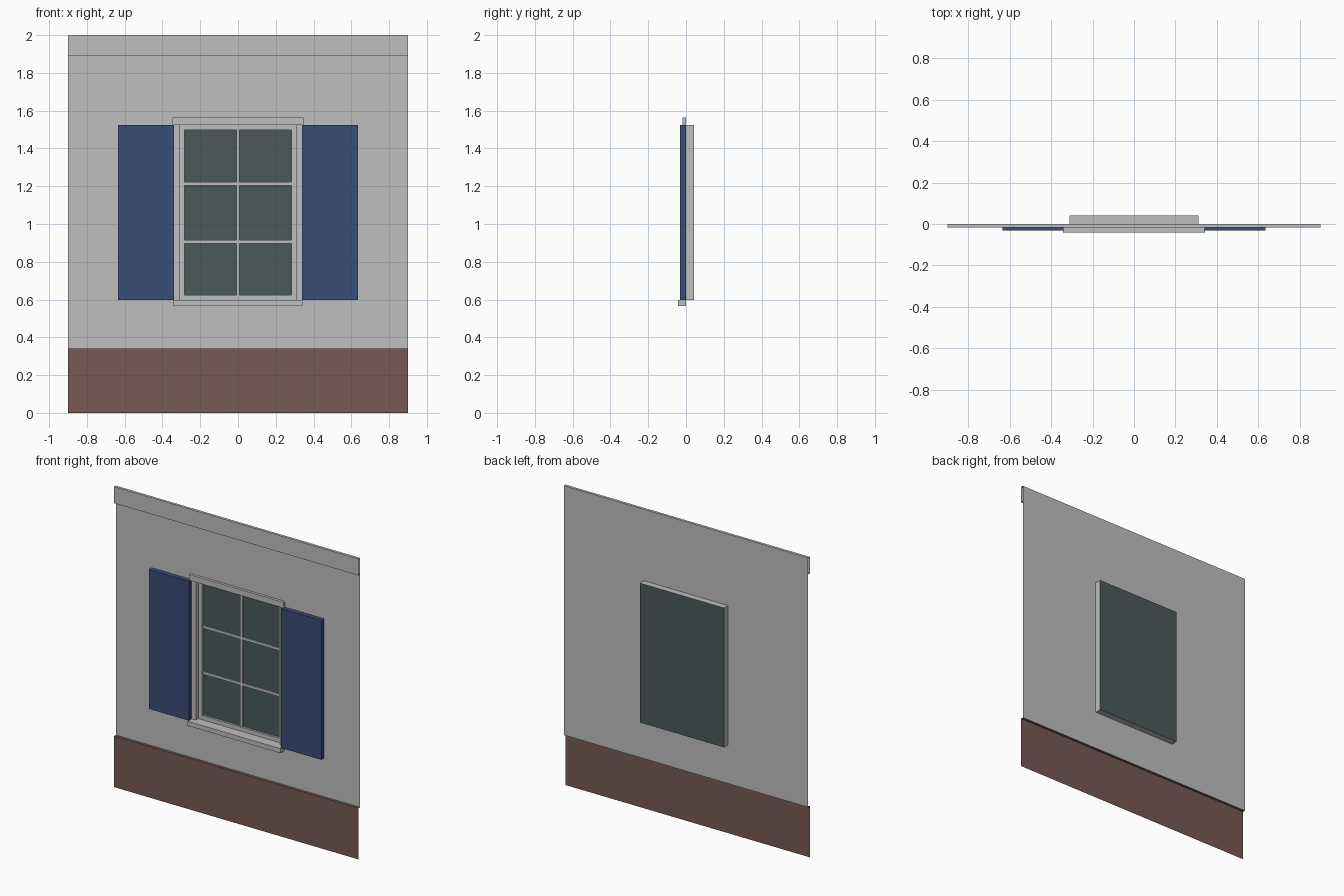
import bpy
import bmesh

cube = bpy.data.objects.get("Cube")
if cube:
    bpy.data.objects.remove(cube, do_unlink=True)


def material(name, rgb):
    mat = bpy.data.materials.new(name)
    mat.use_nodes = True
    mat.diffuse_color = (*rgb, 1)
    mat.node_tree.nodes["Principled BSDF"].inputs["Base Color"].default_value = (*rgb, 1)
    return mat


PLASTER = material("light_grey_plaster", (0.52, 0.52, 0.52))
BASE = material("red_brown_base", (0.18, 0.10, 0.09))
BLUE = material("shutter_blue", (0.042, 0.075, 0.18))
GLASS = material("dark_glass", (0.069, 0.102, 0.102))


def make(name, bm, mat):
    mesh = bpy.data.meshes.new(name)
    bm.to_mesh(mesh)
    bm.free()
    mesh.materials.append(mat)
    obj = bpy.data.objects.new(name, mesh)
    bpy.context.collection.objects.link(obj)
    return obj


def box(name, mat, x0, x1, y0, y1, z0, z1):
    bm = bmesh.new()
    bmesh.ops.create_cube(bm, size=1)
    for v in bm.verts:
        v.co = (x1 if v.co.x > 0 else x0,
                y1 if v.co.y > 0 else y0,
                z1 if v.co.z > 0 else z0)
    return make(name, bm, mat)


def band(name, mat, profile):
    """Open strip: a (y, z) profile swept along the wall width."""
    bm = bmesh.new()
    rows = [[bm.verts.new((x, y, z)) for x in (-HALF, HALF)] for y, z in profile]
    for a, b in zip(rows, rows[1:]):
        bm.faces.new((a[0], a[1], b[1], b[0]))
    return make(name, bm, mat)


HALF, TOP = 0.9, 2.0
BASE_TOP, CORNICE_Z = 0.34, 1.89
WIN_X, WIN_Z0, WIN_Z1 = 0.31, 0.597, 1.525
FACE, BACK = -0.018, 0.042

# Wall sheet with a window opening
bm = bmesh.new()
xs = (-HALF, -WIN_X, WIN_X, HALF)
zs = (BASE_TOP, WIN_Z0, WIN_Z1, TOP)
grid = [[bm.verts.new((x, 0, z)) for x in xs] for z in zs]
for r in range(3):
    for c in range(3):
        if (r, c) != (1, 1):
            bm.faces.new((grid[r][c], grid[r][c + 1], grid[r + 1][c + 1], grid[r + 1][c]))

# Reveal running back from the opening
rim = [grid[1][1], grid[1][2], grid[2][2], grid[2][1]]
deep = [bm.verts.new((v.co.x, BACK, v.co.z)) for v in rim]
for i in range(4):
    j = (i + 1) % 4
    bm.faces.new((rim[i], rim[j], deep[j], deep[i]))
make("wall", bm, PLASTER)

# Base course and cornice
band("base_course", BASE, [(FACE, 0), (FACE, BASE_TOP), (0, BASE_TOP)])
band("cornice", PLASTER, [(0, CORNICE_Z), (FACE, CORNICE_Z), (FACE, TOP), (0, TOP)])

# Glass sheet closing the back of the reveal
bm = bmesh.new()
bm.faces.new([bm.verts.new((x, BACK, z)) for x, z in (
    (-WIN_X, WIN_Z0), (WIN_X, WIN_Z0), (WIN_X, WIN_Z1), (-WIN_X, WIN_Z1))])
make("glass", bm, GLASS)

# Window frame
EDGE, F0, F1 = 0.028, 0.026, 0.040
for side, x in (("right", -WIN_X), ("left", WIN_X - EDGE)):
    box(f"frame_{side}", PLASTER, x, x + EDGE, F0, F1, WIN_Z0, WIN_Z1)
for side, z in (("bottom", WIN_Z0), ("top", WIN_Z1 - EDGE)):
    box(f"frame_{side}", PLASTER, EDGE - WIN_X, WIN_X - EDGE, F0, F1, z, z + EDGE)

# Glazing bars
BAR = 0.009
box("glazing_bar_upright", PLASTER, -BAR, BAR, 0.032, F1, WIN_Z0 + EDGE, WIN_Z1 - EDGE)
for i, z in enumerate((0.907, 1.213)):
    box(f"glazing_bar_cross_{i + 1}", PLASTER, EDGE - WIN_X, WIN_X - EDGE,
        0.033, F1, z - BAR, z + BAR)

# Lintel and sill
box("lintel", PLASTER, -0.347, 0.347, FACE, 0, WIN_Z1, 1.563)
box("sill", PLASTER, -0.342, 0.342, -0.042, 0, 0.567, WIN_Z0)

# Shutters
for side, x0, x1 in (("right", -0.635, -0.34), ("left", 0.34, 0.635)):
    box(f"shutter_{side}", BLUE, x0, x1, -0.031, -0.001, WIN_Z0, WIN_Z1)
